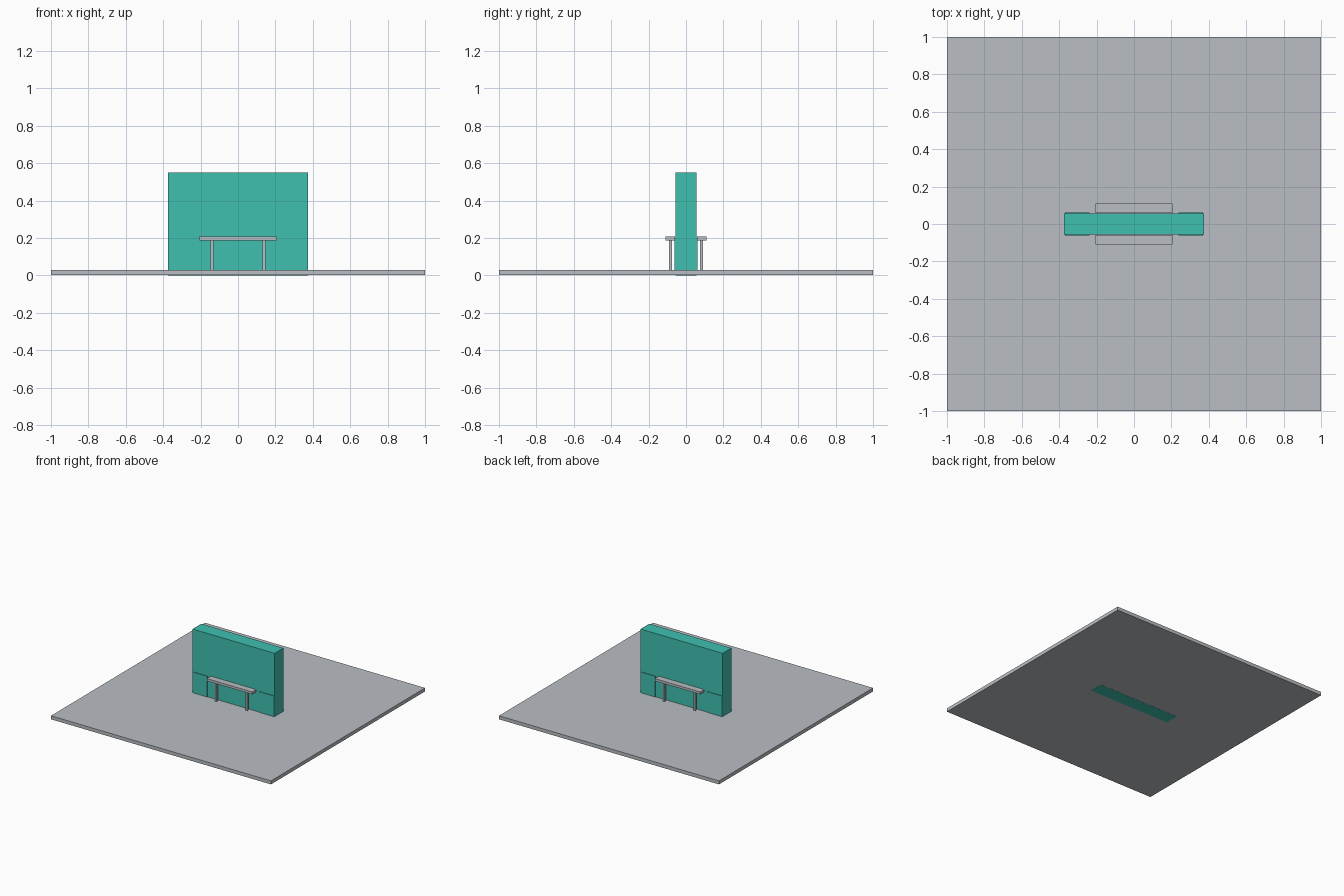
import bpy
import bmesh
from mathutils import Vector

if "Cube" in bpy.data.objects:
    bpy.data.objects.remove(bpy.data.objects["Cube"])


def material(name, rgb):
    m = bpy.data.materials.new(name)
    m.diffuse_color = (*rgb, 1.0)
    m.use_nodes = True
    m.node_tree.nodes["Principled BSDF"].inputs["Base Color"].default_value = m.diffuse_color
    return m


TEAL = material("teal", (0.051, 0.527, 0.434))
GREY = material("light grey", (0.49, 0.52, 0.55))


def box(name, lo, hi, mat):
    """Box spanning two opposite corners."""
    lo = Vector([min(a, b) for a, b in zip(lo, hi)]), Vector([max(a, b) for a, b in zip(lo, hi)])
    lo, hi = lo
    bm = bmesh.new()
    bmesh.ops.create_cube(bm, size=1)
    for v in bm.verts:
        v.co = (lo + hi) / 2 + v.co * (hi - lo)
    mesh = bpy.data.meshes.new(name)
    bm.to_mesh(mesh)
    bm.free()
    mesh.materials.append(mat)
    obj = bpy.data.objects.new(name, mesh)
    bpy.context.collection.objects.link(obj)
    return obj


# Ground slab, a hair above the wall's footing so the footing shows underneath
box("ground_slab", (-1, -1, 0.001), (1, 1, 0.03), GREY)

# Central wall passing through the slab
box("wall", (-0.373, -0.057, 0), (0.373, 0.057, 0.55), TEAL)

for side, sy in (("front", -1), ("back", 1)):
    # Bench top against the wall
    box(side + "_bench_top", (-0.206, sy * 0.058, 0.188), (0.206, sy * 0.11, 0.208), GREY)
    for end, sx in (("left", -1), ("right", 1)):
        # Bench leg
        box(f"{side}_{end}_bench_leg", (sx * 0.131, sy * 0.075, 0.03),
            (sx * 0.147, sy * 0.091, 0.188), GREY)
        # Raised low panel at the wall's end
        box(f"{side}_{end}_wall_panel", (sx * 0.238, sy * 0.05, 0.03),
            (sx * 0.37, sy * 0.062, 0.2), TEAL)
